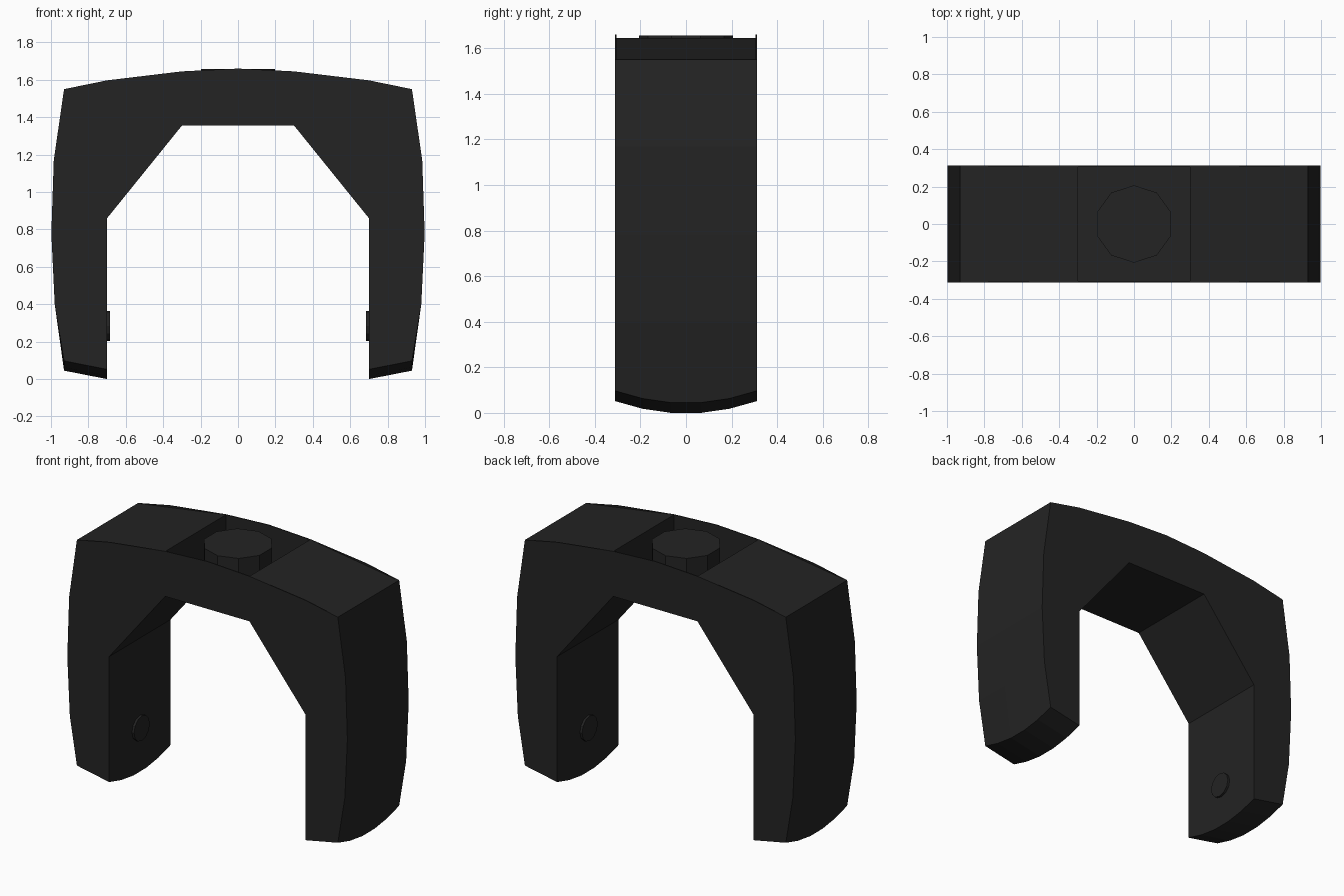
import bpy
import bmesh
from math import pi
from mathutils import Matrix

cube = bpy.data.objects.get("Cube")
if cube:
    bpy.data.objects.remove(cube, do_unlink=True)

black = bpy.data.materials.new("matte black")
black.use_nodes = True
colour = (0.017, 0.017, 0.017, 1)
black.diffuse_color = colour
bsdf = black.node_tree.nodes["Principled BSDF"]
bsdf.inputs["Base Color"].default_value = colour
bsdf.inputs["Roughness"].default_value = 0.8

HALF_DEPTH = 0.312
SKIN = 0.006


def finish(name, bm):
    bmesh.ops.recalc_face_normals(bm, faces=bm.faces)
    mesh = bpy.data.meshes.new(name)
    bm.to_mesh(mesh)
    bm.free()
    mesh.materials.append(black)
    obj = bpy.data.objects.new(name, mesh)
    bpy.context.collection.objects.link(obj)
    return obj


def foot_height(y):
    """Rounded underside of the legs, as five flat facets."""
    steps = [(0.065, 0.0), (0.19, 0.018), (HALF_DEPTH, 0.052)]
    y = abs(y)
    for (y0, z0), (y1, z1) in zip(steps, steps[1:]):
        if y0 <= y <= y1:
            return z0 + (z1 - z0) * (y - y0) / (y1 - y0)
    return 0.0


def section(y, top):
    """Full arch outline at depth y; top lists the left half of the upper edge."""
    foot = foot_height(y)
    half = [(0.3, 1.355), (0.7, 0.86), (0.7, foot), (0.93, foot + 0.045),
            (0.98, 0.4), (0.998, 0.78), (0.985, 1.17), (0.93, 1.55)] + top
    mirrored = [(-x, z) for x, z in reversed(half) if x > 0]
    return [(x, y, z) for x, z in half + mirrored]


def loft(name, stations, top):
    bm = bmesh.new()
    rings = [[bm.verts.new(p) for p in section(y, top)] for y in stations]
    for a, b in zip(rings, rings[1:]):
        for i in range(len(a)):
            j = (i + 1) % len(a)
            bm.faces.new((a[i], a[j], b[j], b[i]))
    bm.faces.new(rings[0])
    bm.faces.new(rings[-1])
    return finish(name, bm)


def cylinder(name, radius, depth, sides, matrix):
    bm = bmesh.new()
    bmesh.ops.create_cone(bm, cap_ends=True, segments=sides, radius1=radius,
                          radius2=radius, depth=depth, matrix=matrix)
    return finish(name, bm)


# Arch with a sunken pocket across the top
inner = HALF_DEPTH - SKIN
loft("arch_body", [-inner, -0.19, -0.065, 0.065, 0.19, inner],
     [(0.3, 1.645), (0.3, 1.40)])

# Thin curved plates closing the front and back
for name, side in (("front_plate", -1), ("back_plate", 1)):
    loft(name, [side * inner, side * HALF_DEPTH],
         [(0.7, 1.597), (0.3, 1.645), (0, 1.66)])

# Round knob standing in the pocket
cylinder("top_knob", 0.207, 0.27, 10, Matrix.Translation((0, 0, 1.522)))

# Pivot pins on the inside of each leg
for name, side in (("right_pivot_pin", -1), ("left_pivot_pin", 1)):
    cylinder(name, 0.08, 0.06, 12,
             Matrix.Translation((side * 0.715, 0, 0.283)) @ Matrix.Rotation(pi / 2, 4, "Y"))
